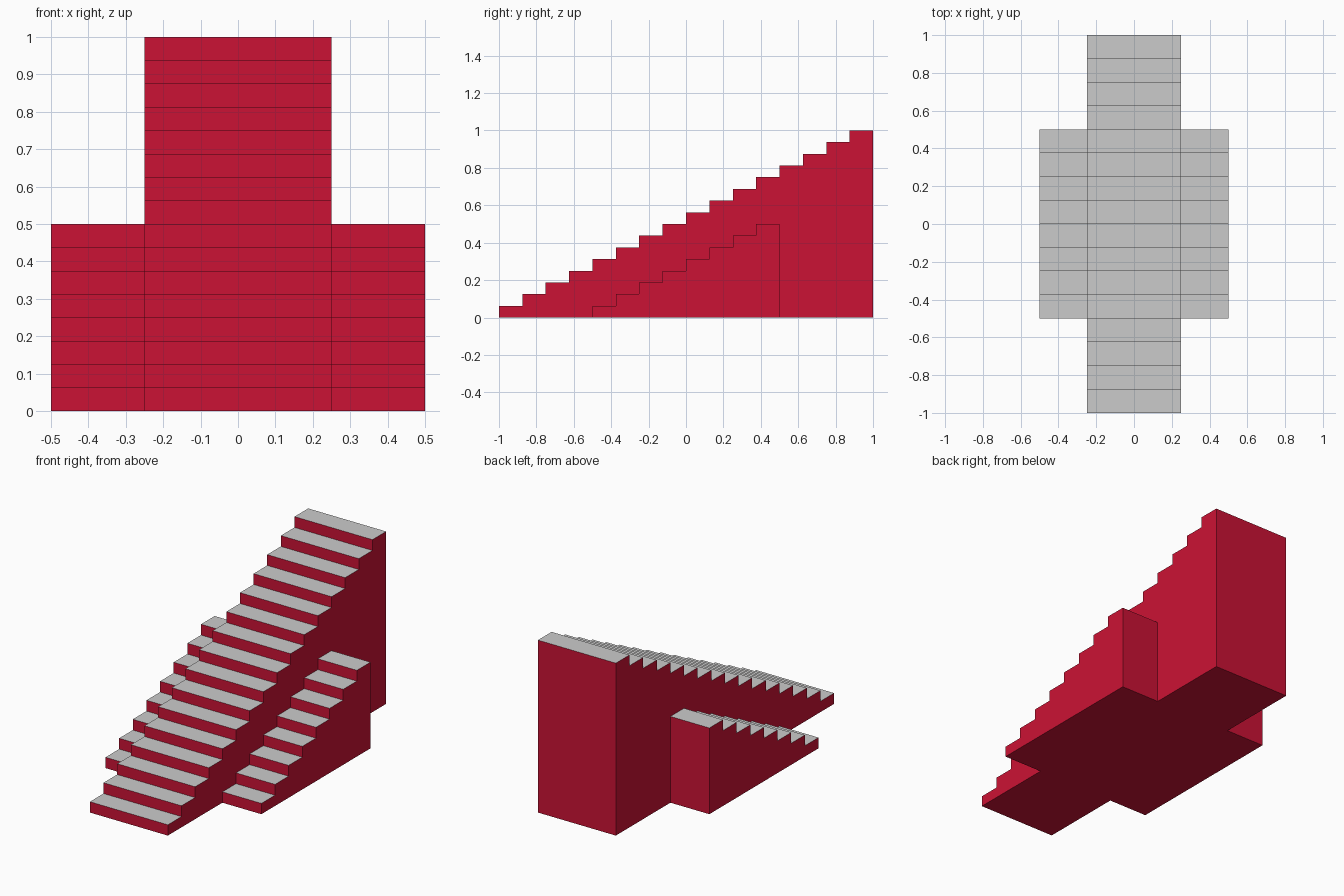
import bpy, bmesh

if "Cube" in bpy.data.objects:
    bpy.data.objects.remove(bpy.data.objects["Cube"])

RUN, RISE = 0.125, 0.0625

red = bpy.data.materials.new("red_paint")
red.diffuse_color = (0.6, 0.006, 0.035, 1)
red.use_nodes = True
red.node_tree.nodes["Principled BSDF"].inputs["Base Color"].default_value = red.diffuse_color


def staircase(name, steps, y_start, x_min, x_max):
    """Solid stair: stepped side profile extruded along x, with grey treads."""
    profile = [(y_start, 0)]
    for i in range(steps):
        z = (i + 1) * RISE
        profile += [(y_start + i * RUN, z), (y_start + (i + 1) * RUN, z)]
    profile.append((y_start + steps * RUN, 0))

    bm = bmesh.new()
    side = bm.faces.new([bm.verts.new((x_min, y, z)) for y, z in profile])
    result = bmesh.ops.extrude_face_region(bm, geom=[side], use_keep_orig=True)
    moved = [v for v in result["geom"] if isinstance(v, bmesh.types.BMVert)]
    bmesh.ops.translate(bm, verts=moved, vec=(x_max - x_min, 0, 0))
    bmesh.ops.recalc_face_normals(bm, faces=bm.faces)

    # Upward faces keep the plain slot, everything else is red
    bm.normal_update()
    for f in bm.faces:
        f.material_index = 1 if f.normal.z > 0.5 else 0

    mesh = bpy.data.meshes.new(name)
    bm.to_mesh(mesh)
    bm.free()
    mesh.materials.append(red)
    mesh.materials.append(None)
    obj = bpy.data.objects.new(name, mesh)
    bpy.context.collection.objects.link(obj)
    return obj


# Tall central flight
staircase("main_stairs", 16, -1.0, -0.25, 0.25)

# Shorter flights on both sides
staircase("left_side_stairs", 8, -0.5, -0.5, -0.25)
staircase("right_side_stairs", 8, -0.5, 0.25, 0.5)
